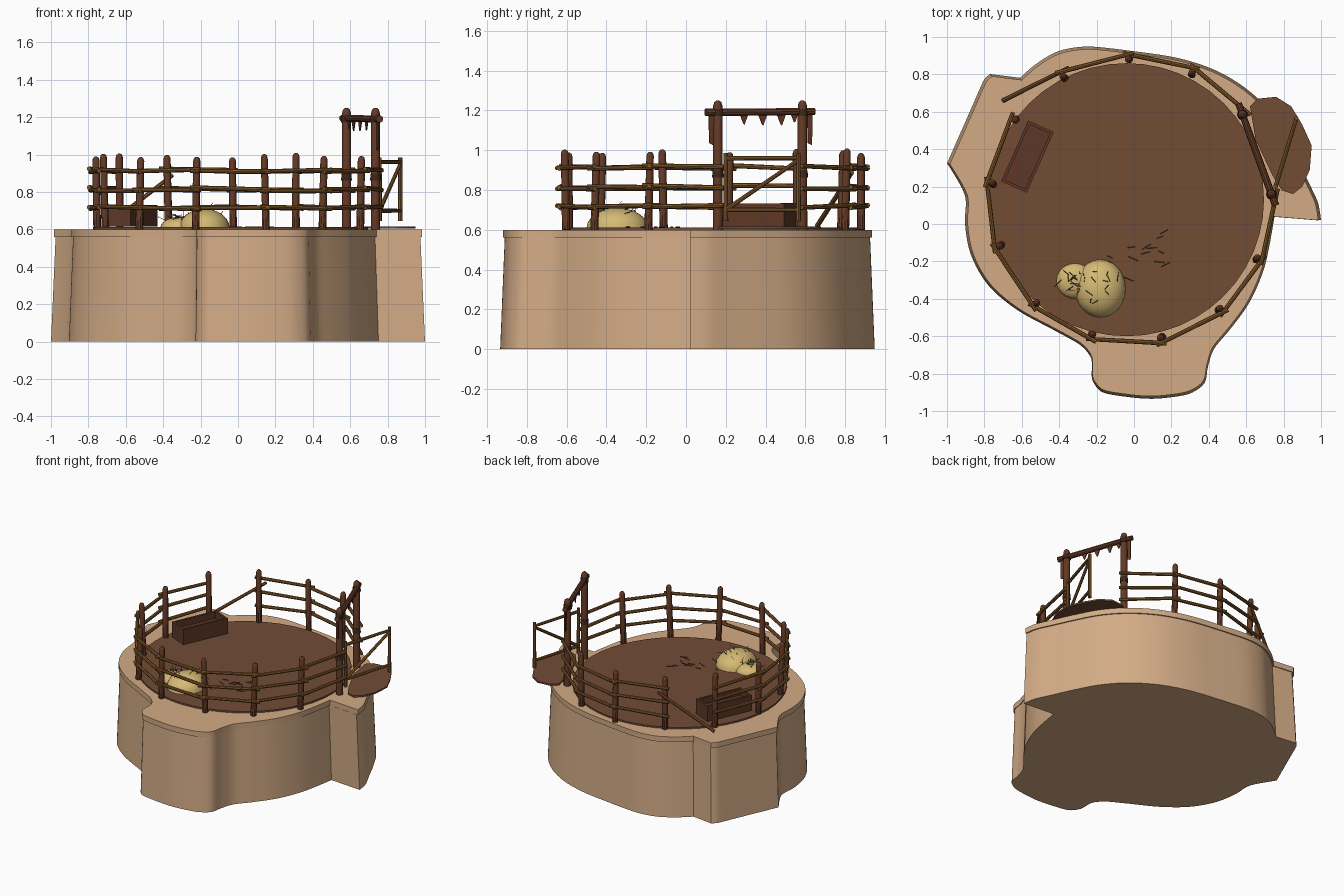
import bpy, bmesh, math, random
from mathutils import Vector, Matrix

random.seed(4)
cube = bpy.data.objects.get("Cube")
if cube:
    bpy.data.objects.remove(cube)


def material(name, *srgb):
    col = [(c / 255) ** 2.2 for c in srgb] + [1]
    m = bpy.data.materials.new(name)
    m.use_nodes = True
    m.diffuse_color = col
    m.node_tree.nodes["Principled BSDF"].inputs["Base Color"].default_value = col
    return m


sand = material("sand", 210, 170, 133)
dirt = material("packed dirt", 112, 77, 56)
post_wood = material("post wood", 100, 60, 42)
rail_wood = material("rail wood", 128, 88, 46)
trough_wood = material("trough wood", 94, 58, 42)
hay = material("hay", 212, 184, 116)
straw = material("dark straw", 84, 66, 38)
rope = material("dark rope", 62, 42, 32)


def finish(name, bm, mat):
    bmesh.ops.recalc_face_normals(bm, faces=bm.faces)
    me = bpy.data.meshes.new(name)
    bm.to_mesh(me)
    bm.free()
    me.materials.append(mat)
    ob = bpy.data.objects.new(name, me)
    bpy.context.collection.objects.link(ob)
    return ob


def loft(bm, rings):
    """Skin a list of equal point loops and cap both ends."""
    loops = [[bm.verts.new(p) for p in ring] for ring in rings]
    n = len(loops[0])
    for lo, hi in zip(loops, loops[1:]):
        for i in range(n):
            j = (i + 1) % n
            bm.faces.new((lo[i], lo[j], hi[j], hi[i]))
    bm.faces.new(loops[0][::-1])
    bm.faces.new(loops[-1])


def stick(bm, a, b, r, sides=8, domed=False):
    """Round pole from a to b, optionally with a domed tip."""
    a, b = Vector(a), Vector(b)
    d = b - a
    q = d.to_track_quat('Z', 'Y')
    profile = [(0, 1), (d.length, .9)]
    if domed:
        profile[1:] = [(d.length - r, .92), (d.length - r * .35, .72), (d.length, .3)]
    loft(bm, [[a + q @ Vector((r * k * math.cos(t), r * k * math.sin(t), h))
               for t in (math.tau * i / sides for i in range(sides))] for h, k in profile])


def smooth_loop(points, steps=5):
    """Rounded closed outline that keeps strong turns as corners."""
    pts = [Vector(p) for p in points]
    n = len(pts)
    tan = []
    for i in range(n):
        u, v = pts[i] - pts[i - 1], pts[(i + 1) % n] - pts[i]
        sharp = u.angle(v) > math.radians(48)
        tan.append(Vector((0, 0)) if sharp else (u.normalized() + v.normalized()) / 2 * min(u.length, v.length))
    out = []
    for i in range(n):
        j = (i + 1) % n
        for s in range(steps):
            t = s / steps
            h = t * t * (3 - 2 * t)
            out.append(pts[i] * (1 - h) + pts[j] * h
                       + tan[i] * t * (1 - t) ** 2 - tan[j] * t * t * (1 - t))
    return out


# Sandstone plateau with a thin projecting lip
outline = smooth_loop([
    (.985, .02), (.97, .11), (.91, .24), (.84, .39), (.75, .55), (.62, .69), (.45, .8), (.25, .87),
    (0, .91), (-.25, .935), (-.4, .91), (-.52, .84), (-.6, .77), (-.76, .79), (-.79, .76),
    (-.87, .58), (-.985, .32), (-.89, .15), (-.89, 0), (-.86, -.16), (-.77, -.32), (-.62, -.45),
    (-.42, -.56), (-.28, -.64), (-.225, -.71), (-.22, -.82), (-.17, -.885), (0, -.915),
    (.12, -.92), (.29, -.895), (.37, -.84), (.39, -.75), (.42, -.66), (.51, -.55), (.61, -.41),
    (.69, -.22), (.74, .04)])
bm = bmesh.new()
loft(bm, [[(p.x * k, p.y * k, z) for p in outline]
          for z, k in ((0, 1.015), (.56, .99), (.56, 1), (.6, 1))])
finish("sandstone_plateau", bm, sand)

# Dirt floor of the pen and the worn patch outside the gate
bm = bmesh.new()
circle = [(-.04 + .735 * math.cos(t), .13 + .73 * math.sin(t))
          for t in (math.tau * i / 48 for i in range(48))]
loft(bm, [[(x, y, z) for x, y in circle] for z in (.595, .612)])
finish("dirt_floor", bm, dirt)
bm = bmesh.new()
patch = [(.62, .63), (.66, .67), (.76, .68), (.84, .63), (.9, .53), (.95, .42), (.94, .29),
         (.9, .2), (.85, .16), (.79, .18), (.74, .26), (.65, .45)]
loft(bm, [[(x, y, z) for x, y in patch] for z in (.604, .616)])
finish("gate_dirt_patch", bm, dirt)

# Fence posts, running clockwise from the near gate post to the far one
posts = [Vector((x, y, .6)) for x, y in (
    (.735, .16), (.66, -.18), (.46, -.45), (.14, -.61), (-.22, -.59), (-.52, -.42), (-.72, -.12),
    (-.76, .22), (-.635, .555), (-.38, .79), (-.03, .88), (.31, .81), (.58, .585))]
up = Vector((0, 0, 1))
bm = bmesh.new()
for p in posts[1:-1]:
    lean = Vector((random.uniform(-.012, .012), random.uniform(-.012, .012), 0))
    stick(bm, p + lean, p + up * random.uniform(.38, .41), .021, 10, True)
finish("fence_posts", bm, post_wood)

# Three rails per bay, lashed to the outside of the posts; one bay is broken
centre = Vector((-.02, .13, .6))
bm = bmesh.new()
for i, (a, b) in enumerate(zip(posts, posts[1:])):
    if i == 8:
        continue
    along = (b - a).normalized()
    out = ((a + b) / 2 - centre).normalized() * .026
    for z in (.115, .215, .315):
        ja, jb = (up * (z + random.uniform(-.01, .01)) for _ in range(2))
        stick(bm, a + out + ja - along * .035, b + out + jb + along * .035, .0125)
finish("fence_rails", bm, rail_wood)
bm = bmesh.new()
stick(bm, (-.7, .66, .62), (-.35, .835, .89), .0125)
finish("fallen_rail", bm, rail_wood)

# Tall gateway with a crossbeam
near, far = posts[0], posts[-1]
along = (far - near).normalized()
bm = bmesh.new()
for p in (near, far):
    stick(bm, p, p + up * .65, .025, 12, True)
stick(bm, near - along * .065 + up * .59, far + along * .065 + up * .595, .02, 10)
finish("gateway", bm, post_wood)

# Rope lashings on the gateway
bm = bmesh.new()
for p, z in ((near, .59), (far, .59), (far, .28), (near, .28)):
    stick(bm, p + up * (z - .018), p + up * (z + .018), .029, 12)
finish("gateway_lashings", bm, rope)

# Ragged pennants and end strips hanging from the beam
bm = bmesh.new()
side = along.cross(up) * .003
span = (far - near).length
for d, w, h in ((.14, .024, .055), (.24, .026, .06), (.34, .026, .06), (.41, .02, .045),
                (-.035, .014, .16), (span + .04, .014, .16)):
    c = near + along * d + up * .585
    tip = .003 if h < .1 else w * .8
    shape = [c - along * w, c + along * w, c + along * tip - up * h, c - along * tip - up * h * .93]
    loft(bm, [[p + side * s for p in shape] for s in (-1, 1)])
finish("hanging_pennants", bm, post_wood)

# Open gate leaf swung outward
hinge, end = Vector((.757, .2, 0)), Vector((.868, .565, 0))
bm = bmesh.new()
for p in (hinge, end):
    stick(bm, p + up * .645, p + up * .985, .0125)
for z in (.7, .96):
    stick(bm, hinge + up * z, end + up * z, .0115)
stick(bm, hinge + up * .7, end + up * .95, .0115)
finish("open_gate", bm, rail_wood)

# Feeding trough: a box with a sunken top
bm = bmesh.new()
bmesh.ops.create_cube(bm, size=1, matrix=Matrix.Translation((-.57, .36, .674))
                      @ Matrix.Rotation(math.radians(66), 4, 'Z') @ Matrix.Diagonal((.355, .15, .115, 1)))
top = max(bm.faces, key=lambda f: f.calc_center_median().z)
bmesh.ops.inset_region(bm, faces=[top], thickness=.022)
sunk = bmesh.ops.extrude_discrete_faces(bm, faces=[top])["faces"]
bmesh.ops.translate(bm, verts=sunk[0].verts, vec=(0, 0, -.05))
finish("feeding_trough", bm, trough_wood)

# Hay heap made of two soft mounds
mounds = ((-.18, -.345, .135, .155, .1), (-.315, -.305, .1, .095, .055))
bm = bmesh.new()
for x, y, rx, ry, h in mounds:
    heap = bmesh.ops.create_uvsphere(bm, u_segments=24, v_segments=12, radius=1)["verts"]
    for v in heap:
        v.co = Vector((x + v.co.x * rx, y + v.co.y * ry, .61 + max(v.co.z, -.05) * h))
finish("hay_heap", bm, hay)

# Loose straws poking from the heap and scattered on the floor
bm = bmesh.new()
for i in range(36):
    x, y, rx, ry, h = mounds[i % 3 > 0]
    t, r = random.uniform(0, math.tau), random.uniform(.1, .75)
    a = Vector((x + rx * r * math.cos(t), y + ry * r * math.sin(t), .61 + h * math.sqrt(1 - r * r)))
    d = Vector((random.uniform(-1, 1), random.uniform(-1, 1), random.uniform(.1, .6))).normalized()
    stick(bm, a, a + d * random.uniform(.03, .06), .0018, 4)
for i in range(16):
    a = Vector((random.uniform(-.25, .15), random.uniform(-.3, -.05), .614))
    t = random.uniform(-.6, .6)
    stick(bm, a, a + Vector((math.cos(t), math.sin(t), 0)) * random.uniform(.03, .06), .002, 4)
finish("loose_straws", bm, straw)

# Smooth the rounded parts, keeping edges crisp
for ob in bpy.context.scene.objects:
    ob.select_set(ob.type == 'MESH')
    if ob.type == 'MESH':
        bpy.context.view_layer.objects.active = ob
bpy.ops.object.shade_smooth_by_angle(angle=math.radians(35))
